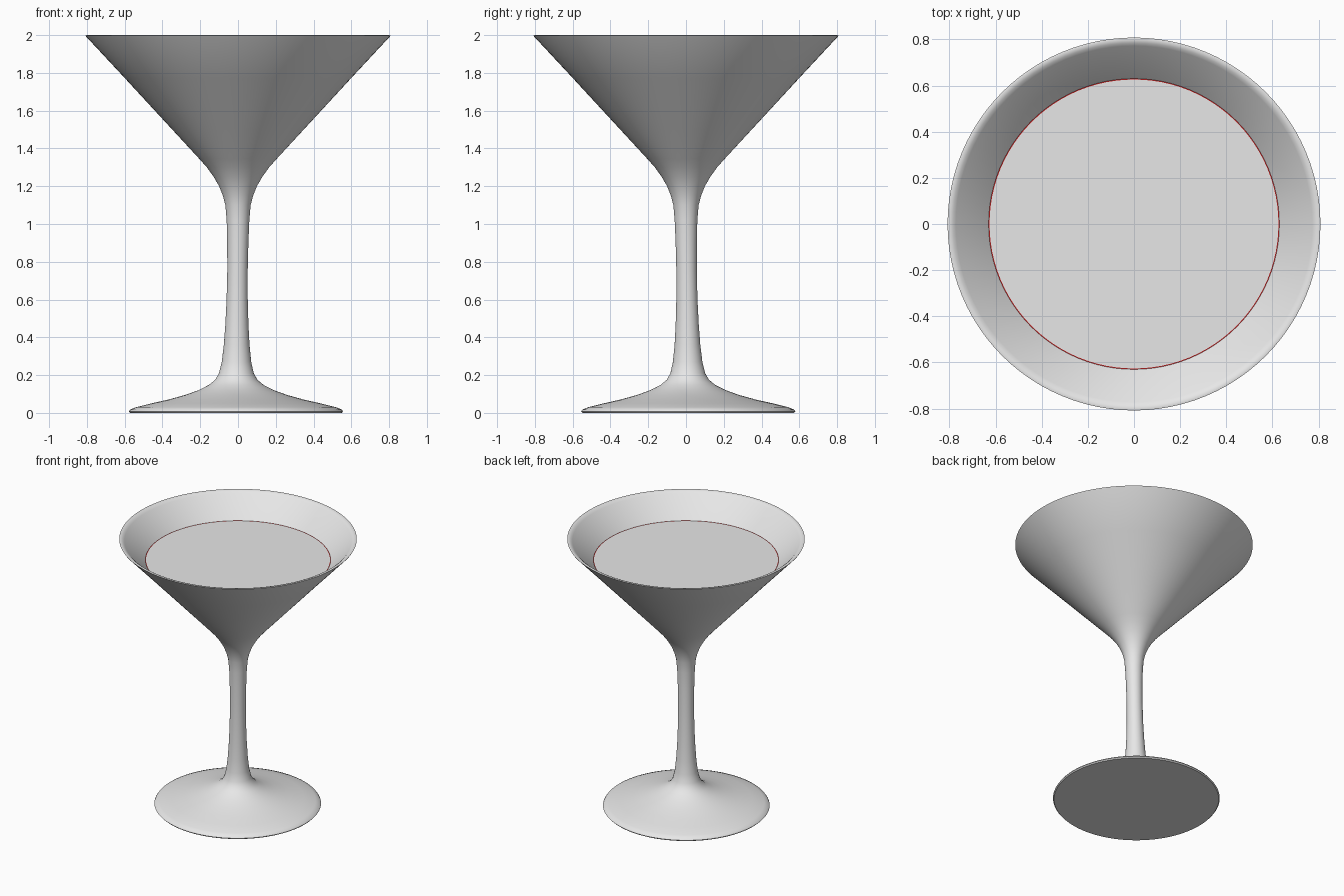
import bpy, bmesh, math

if "Cube" in bpy.data.objects:
    bpy.data.objects.remove(bpy.data.objects["Cube"])

SEG = 96


def material(name, rgb):
    m = bpy.data.materials.new(name)
    m.diffuse_color = (*rgb, 1)
    m.use_nodes = True
    m.node_tree.nodes["Principled BSDF"].inputs["Base Color"].default_value = m.diffuse_color
    return m


grey = material("pale_grey", (0.8, 0.8, 0.8))
red = material("liquid_red", (0.6, 0.02, 0.02))


def lathe(name, profile, mats, angle=40):
    """Revolve an (r, z) profile about z; radius 0 ends become poles."""
    bm = bmesh.new()
    rings = []
    for r, z in profile:
        if r == 0:
            rings.append([bm.verts.new((0, 0, z))] * SEG)
        else:
            rings.append([bm.verts.new((r * math.cos(2 * math.pi * i / SEG),
                                        r * math.sin(2 * math.pi * i / SEG), z))
                          for i in range(SEG)])
    for a, b in zip(rings, rings[1:]):
        for i in range(SEG):
            j = (i + 1) % SEG
            bm.faces.new(list(dict.fromkeys((a[i], a[j], b[j], b[i]))))
    bmesh.ops.recalc_face_normals(bm, faces=bm.faces)
    me = bpy.data.meshes.new(name)
    bm.to_mesh(me)
    bm.free()
    for m in mats:
        me.materials.append(m)
    ob = bpy.data.objects.new(name, me)
    bpy.context.collection.objects.link(ob)
    bpy.ops.object.select_all(action='DESELECT')
    ob.select_set(True)
    bpy.context.view_layer.objects.active = ob
    bpy.ops.object.shade_smooth_by_angle(angle=math.radians(angle))
    return ob


# Glass: foot, stem, outer bowl, rim, inner bowl
glass = lathe("cocktail_glass", [
    (0, 0), (0.56, 0), (0.567, 0.008), (0.56, 0.018), (0.53, 0.03),
    (0.45, 0.05), (0.36, 0.07), (0.27, 0.095), (0.2, 0.12), (0.145, 0.148),
    (0.112, 0.175), (0.092, 0.21), (0.078, 0.27), (0.068, 0.36), (0.061, 0.47),
    (0.056, 0.6), (0.054, 0.75), (0.056, 0.9), (0.06, 1.02), (0.067, 1.1),
    (0.08, 1.15), (0.1, 1.2), (0.129, 1.25), (0.165, 1.3), (0.205, 1.345),
    (0.35, 1.502), (0.6, 1.773), (0.805, 1.993), (0.808, 1.998),
    (0.8, 2.0), (0.785, 1.995), (0.772, 1.985), (0.632, 1.84),
    (0.4, 1.588), (0.22, 1.393), (0.15, 1.315), (0.08, 1.26), (0, 1.24)], [grey])

# The foot sits slightly off the bowl axis
for v in glass.data.vertices:
    k = max(0, 1 - v.co.z)
    v.co.x -= 0.011 * k
    v.co.y += 0.012 * k

# Drink: red body against the glass, grey surface on top
drink = lathe("drink", [
    (0, 1.245), (0.078, 1.264), (0.148, 1.319), (0.218, 1.397),
    (0.398, 1.592), (0.63, 1.842), (0.626, 1.842), (0, 1.842)], [red, grey])
for p in drink.data.polygons:
    if p.normal.z > 0.9 and p.center.length > 0 and math.hypot(p.center.x, p.center.y) < 0.6:
        p.material_index = 1
